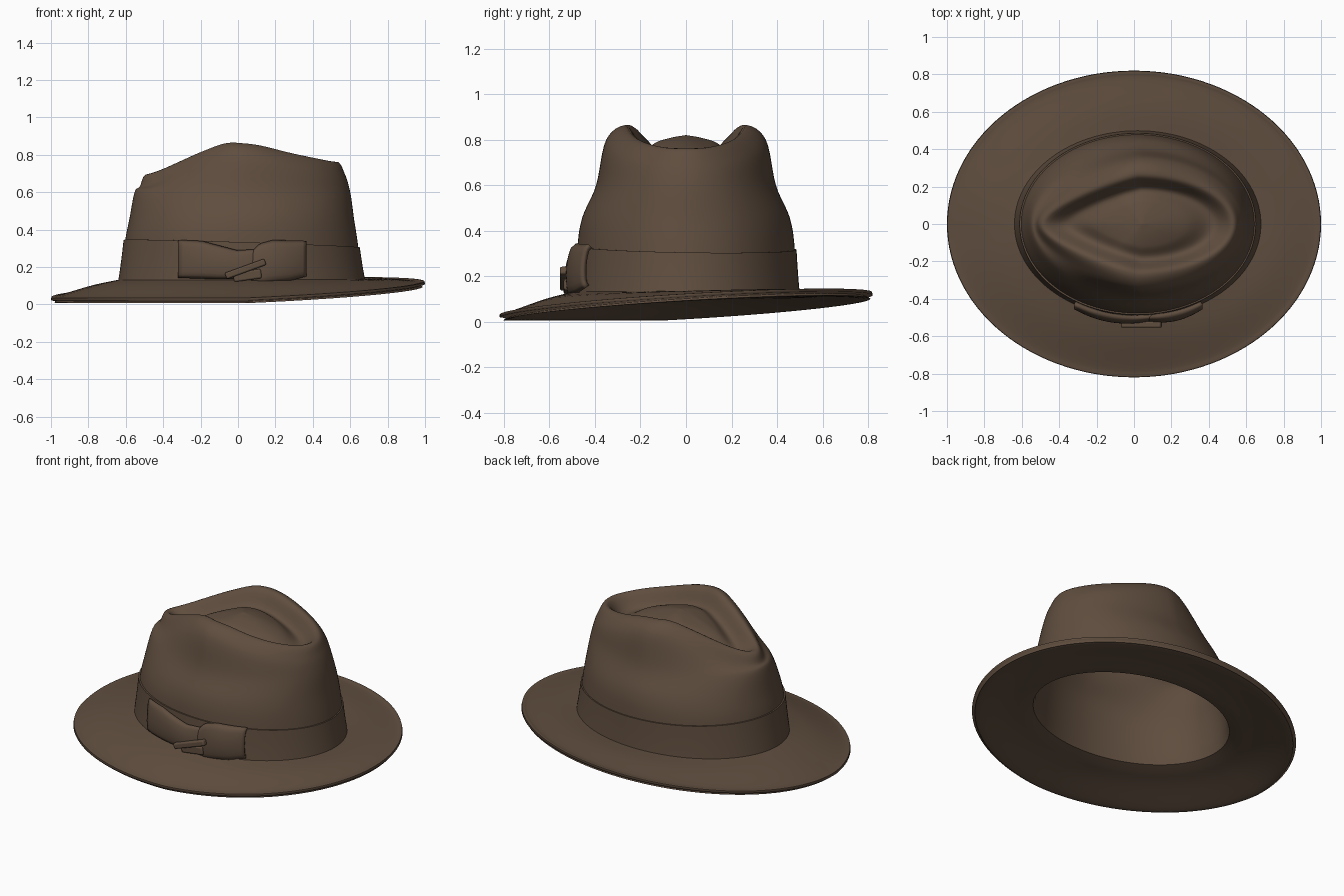
import bpy, bmesh, math
from mathutils import Vector

if "Cube" in bpy.data.objects:
    bpy.data.objects.remove(bpy.data.objects["Cube"])

felt = bpy.data.materials.new("brown felt")
felt.diffuse_color = (0.115, 0.075, 0.049, 1)
felt.use_nodes = True
felt.node_tree.nodes["Principled BSDF"].inputs["Base Color"].default_value = felt.diffuse_color
N = 120                                   # segments around the hat


def lerp_table(pts, x):
    if x <= pts[0][0]:
        return pts[0][1]
    for (a, za), (b, zb) in zip(pts, pts[1:]):
        if x <= b:
            return za + (zb - za) * (x - a) / (b - a)
    return pts[-1][1]


def ridge_z(x):
    """Height of the crown ridge along x, softened."""
    t = [(-.5, .69), (-.42, .715), (-.2, .815), (-.06, .868), (.1, .855), (.3, .805), (.52, .76)]
    return sum(lerp_table(t, x + d * .015) for d in range(-3, 4)) / 7


def brim_z(x, y):
    return max(.033, .08 + .042 * x + .06 * y)


def oval(x0, x1, ry, taper, a):
    """Oval from x0 to x1, narrowed towards the pinched -x end."""
    c, s = math.cos(a), math.sin(a)
    return (x0 + x1) / 2 + (x1 - x0) / 2 * c, ry * s * (1 + taper * min(c, 0))


def catmull(p, steps):
    out = []
    q = [p[0] * 2 - p[1]] + p + [p[-1] * 2 - p[-2]]
    for i in range(1, len(q) - 2):
        a, b, c, d = q[i - 1:i + 3]
        for k in range(steps):
            t = k / steps
            out.append(.5 * (2 * b + (c - a) * t + (2 * a - 5 * b + 4 * c - d) * t * t
                             + (3 * b - a - 3 * c + d) * t ** 3))
    return out + [p[-1]]


def crown_line(a):
    """Wall, shoulder, ridge, groove and dome control points at one angle."""
    pts = []
    for x0, x1, ry, tp, z in [(-.625, .665, .485, 0, .135), (-.605, .64, .477, 0, .33),
                              (-.58, .62, .455, .03, .46), (-.553, .6, .395, .12, .6)]:
        pts.append(Vector((*oval(x0, x1, ry, tp, a), z)))
    for x0, x1, ry, tp, dz in [(-.525, .57, .35, .32, -.06), (-.485, .525, .26, .42, 0),
                               (-.35, .42, .19, .45, -.095)]:
        x, y = oval(x0, x1, ry, tp, a)
        pts.append(Vector((x, y, ridge_z(x) + dz)))
    g = pts[-1]
    mid = Vector((.04, 0))
    for s, m in [(.65, .5), (.32, .82), (.02, 1)]:
        xy = mid + (g.xy - mid) * s
        pts.append(Vector((xy.x, xy.y, g.z * (1 - m) + .82 * m)))
    return catmull(pts, 6)


def brim_line(a):
    """Brim from the rolled edge in to the crown."""
    c, s = math.cos(a), math.sin(a)
    bx, by = oval(-.625, .665, .485, 0, a)
    ze = brim_z(c, .82 * s)
    e = Vector((c, .82 * s, ze))
    b = Vector((bx, by, .135))
    m1, m2 = b.lerp(e, .4), b.lerp(e, .85)
    m1.z += .006
    m2.z -= .002
    return [Vector((e.x, e.y, e.z - .012)), e * .997 + Vector((0, 0, .002))] + \
        catmull([e * .985 + Vector((0, 0, .004)), m2, m1, b], 4)


def finish(name, bm, thick=0, offset=-1, angle=40):
    me = bpy.data.meshes.new(name)
    bm.to_mesh(me)
    bm.free()
    ob = bpy.data.objects.new(name, me)
    bpy.context.collection.objects.link(ob)
    me.materials.append(felt)
    if thick:
        m = ob.modifiers.new("thickness", 'SOLIDIFY')
        m.thickness, m.offset = thick, offset
    bpy.ops.object.select_all(action='DESELECT')
    ob.select_set(True)
    bpy.context.view_layer.objects.active = ob
    bpy.ops.object.shade_smooth_by_angle(angle=math.radians(angle))
    return ob


def skin(bm, lines, closed=True):
    """Quads between neighbouring lines of points."""
    vs = [[bm.verts.new(p) for p in l] for l in lines]
    n = len(vs)
    for i in range(n if closed else n - 1):
        A, B = vs[i], vs[(i + 1) % n]
        for k in range(len(A) - 1):
            bm.faces.new((A[k], B[k], B[k + 1], A[k + 1]))
    return vs


angles = [2 * math.pi * i / N for i in range(N)]

# Brim and creased crown as one felt shell
bm = bmesh.new()
vs = skin(bm, [brim_line(a)[:-1] + crown_line(a) for a in angles])
bm.faces.new([v[-1] for v in vs])
finish("felt_body", bm, .03, -1, 50)

# Ribbon band around the crown foot
bm = bmesh.new()
lines = []
for a in angles:
    c, s = math.cos(a), math.sin(a)
    top = .325 - .02 * c - .008 * s
    line = []
    for t, o in [(0, .014), (.3, .011), (.65, .009), (1, .008), (1, -.01)]:
        z = .13 + (top - .13) * t
        k = (z - .135) / .195
        x, y = oval(-.625 + .02 * k - o, .665 - .025 * k + o, .485 - .008 * k + o, 0, a)
        line.append(Vector((x, y, z)))
    lines.append(line)
skin(bm, lines)
finish("ribbon_band", bm)


# Bow loops: padded plates that follow the front of the band
def bow_loop(name, outer, inner, lows, highs, puff):
    bm = bmesh.new()
    lines = []
    for i in range(17):
        u = i / 16
        x = outer + (inner - outer) * u
        wall = -.487 * math.sqrt(1 - ((x - .02) / .655) ** 2)
        z0, z1 = lerp_table(lows, u), lerp_table(highs, u)
        line = []
        for k in range(13):
            v = k / 12
            bulge = (max(0, math.sin(math.pi * v)) ** .4) * (.3 + .7 * math.sin(math.pi * min(1, .15 + .8 * u)))
            lean = .012 * (1 - v)
            line.append(Vector((x, wall - .014 - lean - puff * bulge, z0 + (z1 - z0) * v)))
        lines.append(line)
    skin(bm, lines if outer < inner else lines[::-1], False)
    finish(name, bm, .022, -1)


bow_loop("bow_left", -.32, .1, [(0, .142), (.5, .135), (1, .14)],
         [(0, .345), (.3, .34), (.75, .29), (1, .295)], .03)
bow_loop("bow_right", .365, .07, [(0, .15), (.3, .125), (.8, .11), (1, .125)],
         [(0, .34), (.6, .345), (.85, .325), (1, .28)], .035)

# Tilted knot bar with a smaller fold below it
for name, x, y, z, size, tilt in [("knot_bar", .04, -.537, .19, (.225, .035, .035), -20),
                                  ("knot_fold", .05, -.522, .155, (.15, .03, .05), -8)]:
    bpy.ops.mesh.primitive_cube_add(size=1, location=(x, y, z))
    ob = bpy.context.object
    ob.name = name
    ob.scale = size
    bpy.ops.object.transform_apply(location=False, rotation=False, scale=True)
    ob.rotation_euler[1] = math.radians(tilt)
    ob.data.materials.append(felt)
    b = ob.modifiers.new("round", 'BEVEL')
    b.width, b.segments = .009, 3
    bpy.ops.object.shade_smooth_by_angle(angle=math.radians(40))
